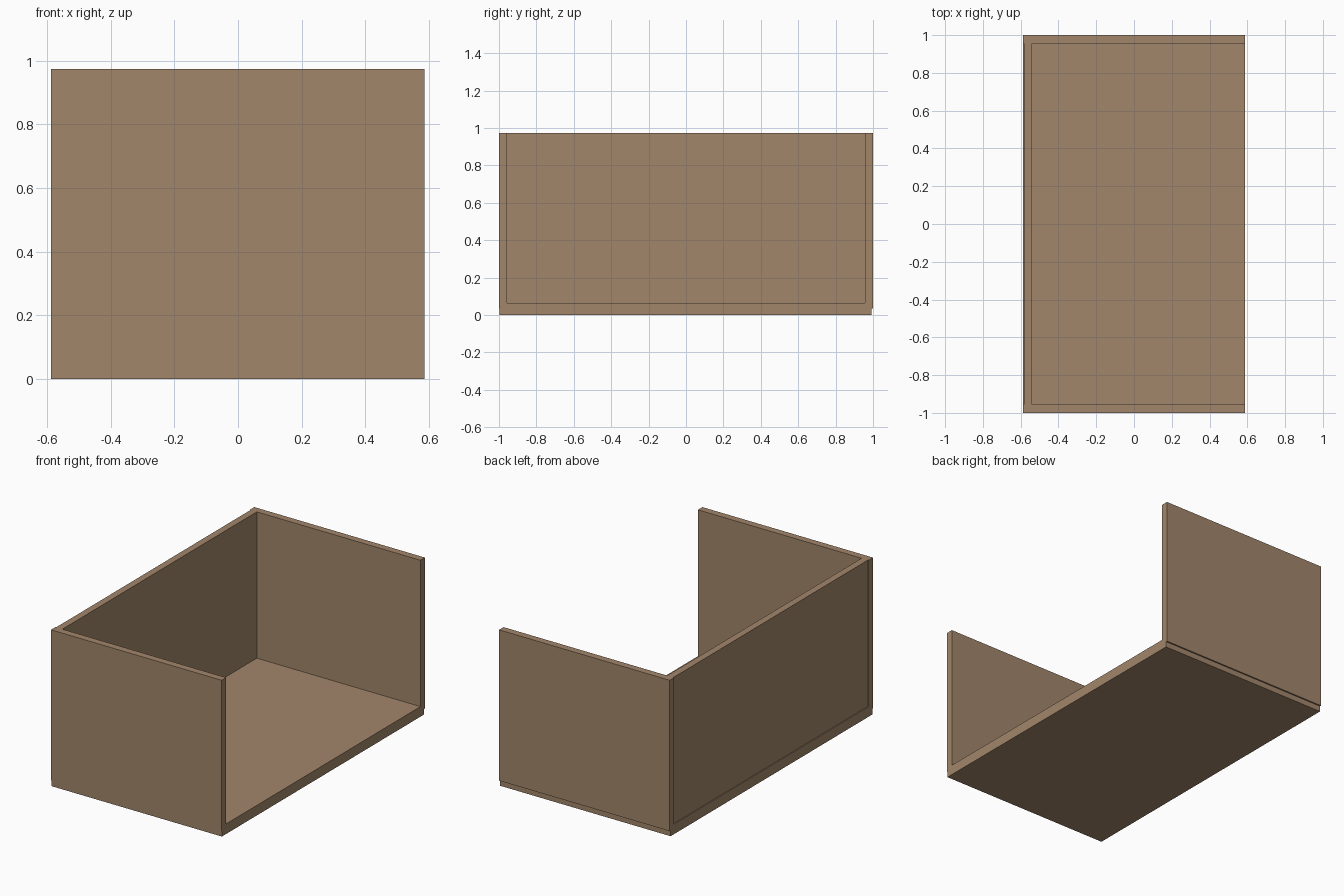
import bpy, bmesh

if "Cube" in bpy.data.objects:
    bpy.data.objects.remove(bpy.data.objects["Cube"])

wood = bpy.data.materials.new("tan_wood")
wood.diffuse_color = (0.36, 0.24, 0.147, 1)
wood.use_nodes = True
wood.node_tree.nodes["Principled BSDF"].inputs["Base Color"].default_value = wood.diffuse_color

X0, X1, TOP = -0.588, 0.587, 0.974


def extrude_x(name, profile, x0, x1):
    """Extrude a (y, z) outline from x0 to x1."""
    bm = bmesh.new()
    face = bm.faces.new([bm.verts.new((x0, y, z)) for y, z in profile])
    geom = bmesh.ops.extrude_face_region(bm, geom=[face])["geom"]
    verts = [g for g in geom if isinstance(g, bmesh.types.BMVert)]
    bmesh.ops.translate(bm, verts=verts, vec=(x1 - x0, 0, 0))
    bmesh.ops.recalc_face_normals(bm, faces=bm.faces)
    mesh = bpy.data.meshes.new(name)
    bm.to_mesh(mesh)
    bm.free()
    mesh.materials.append(wood)
    obj = bpy.data.objects.new(name, mesh)
    bpy.context.collection.objects.link(obj)
    return obj


# Floor with both end walls; the walls overhang the floor edge slightly
extrude_x("floor_and_end_walls", [
    (-0.997, 0), (0.991, 0), (0.991, 0.035), (1.0, 0.035), (1.0, TOP),
    (0.956, TOP), (0.956, 0.063), (-0.956, 0.063), (-0.956, TOP),
    (-1.0, TOP), (-1.0, 0.035), (-0.997, 0.035)], X0, X1)

# Long side panel, set in a hair from the outer edges
extrude_x("long_side_panel", [
    (-0.956, 0.063), (0.956, 0.063), (0.956, TOP), (-0.956, TOP)],
    -0.583, -0.54)
